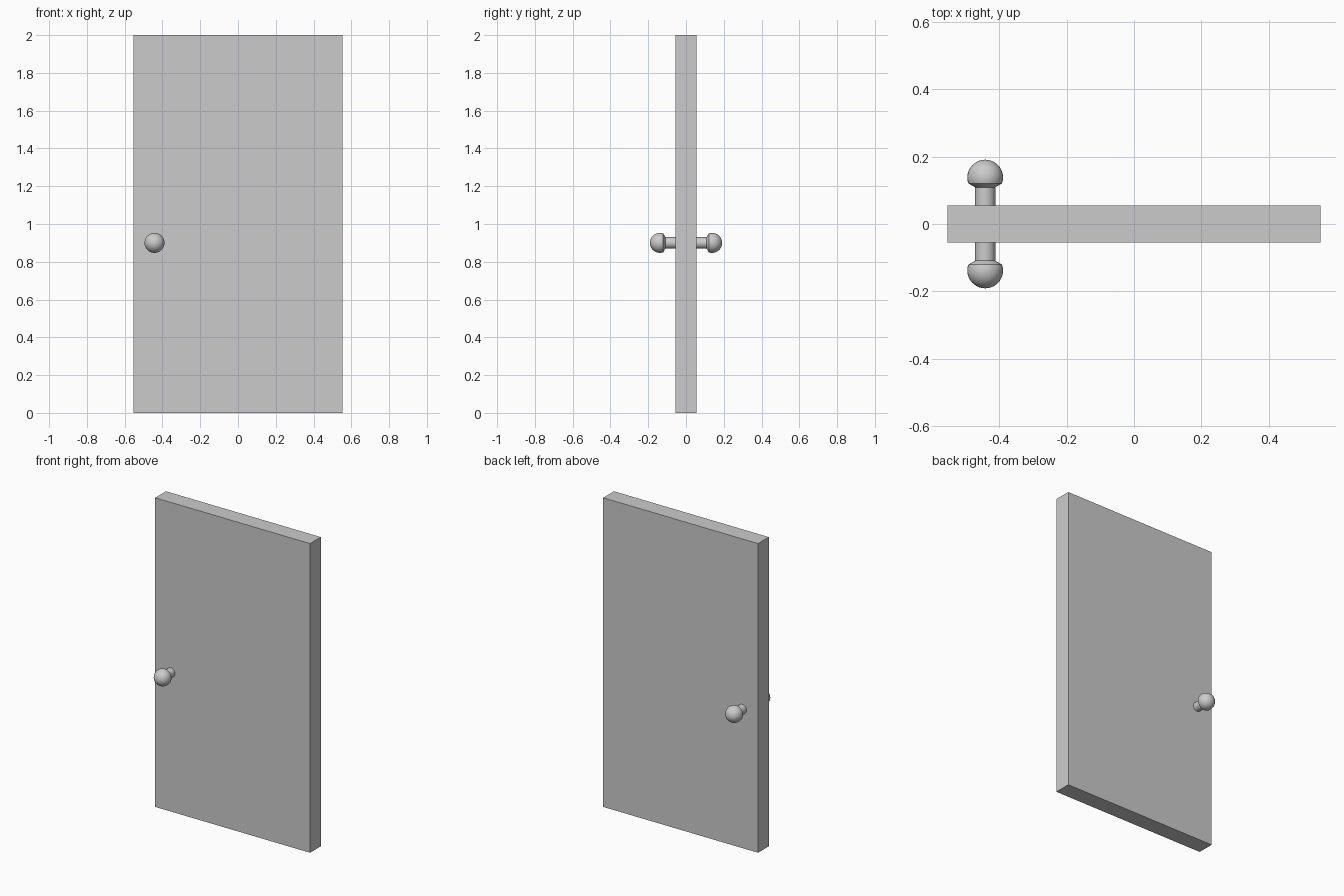
import bpy, bmesh, math
from mathutils import Vector

if "Cube" in bpy.data.objects:
    bpy.data.objects.remove(bpy.data.objects["Cube"])

W, D, H = 1.108, 0.11, 2.0
KNOB_X, KNOB_Z = -0.442, 0.90


def add_object(name, bm):
    bmesh.ops.recalc_face_normals(bm, faces=bm.faces)
    mesh = bpy.data.meshes.new(name)
    bm.to_mesh(mesh)
    bm.free()
    obj = bpy.data.objects.new(name, mesh)
    bpy.context.collection.objects.link(obj)
    return obj


# Door slab
bm = bmesh.new()
bmesh.ops.create_cube(bm, size=1)
bmesh.ops.scale(bm, vec=(W, D, H), verts=bm.verts)
bmesh.ops.translate(bm, vec=(0, 0, H / 2), verts=bm.verts)
add_object("door_panel", bm)


# Knob: stem, short flare and ball, turned around the y axis
def knob(name, side):
    r, cy = 0.053, 0.138
    profile = [(0.03, D / 2 - 0.002), (0.03, 0.109)]
    start = math.radians(-19)
    for i in range(15):
        a = start + (math.pi / 2 - start) * i / 14
        profile.append((r * math.cos(a) if i < 14 else 0, cy + r * math.sin(a)))
    bm = bmesh.new()
    verts = [bm.verts.new((x, side * y, 0)) for x, y in profile]
    edges = [bm.edges.new(pair) for pair in zip(verts, verts[1:])]
    bmesh.ops.spin(bm, geom=verts + edges, cent=(0, 0, 0), axis=(0, 1, 0),
                   angle=math.tau, steps=32, use_merge=True)
    bmesh.ops.remove_doubles(bm, verts=bm.verts, dist=1e-5)
    obj = add_object(name, bm)
    obj.location = Vector((KNOB_X, 0, KNOB_Z))
    bpy.ops.object.select_all(action='DESELECT')
    obj.select_set(True)
    bpy.context.view_layer.objects.active = obj
    bpy.ops.object.shade_smooth_by_angle(angle=math.radians(30))


knob("front_knob", -1)
knob("back_knob", 1)
